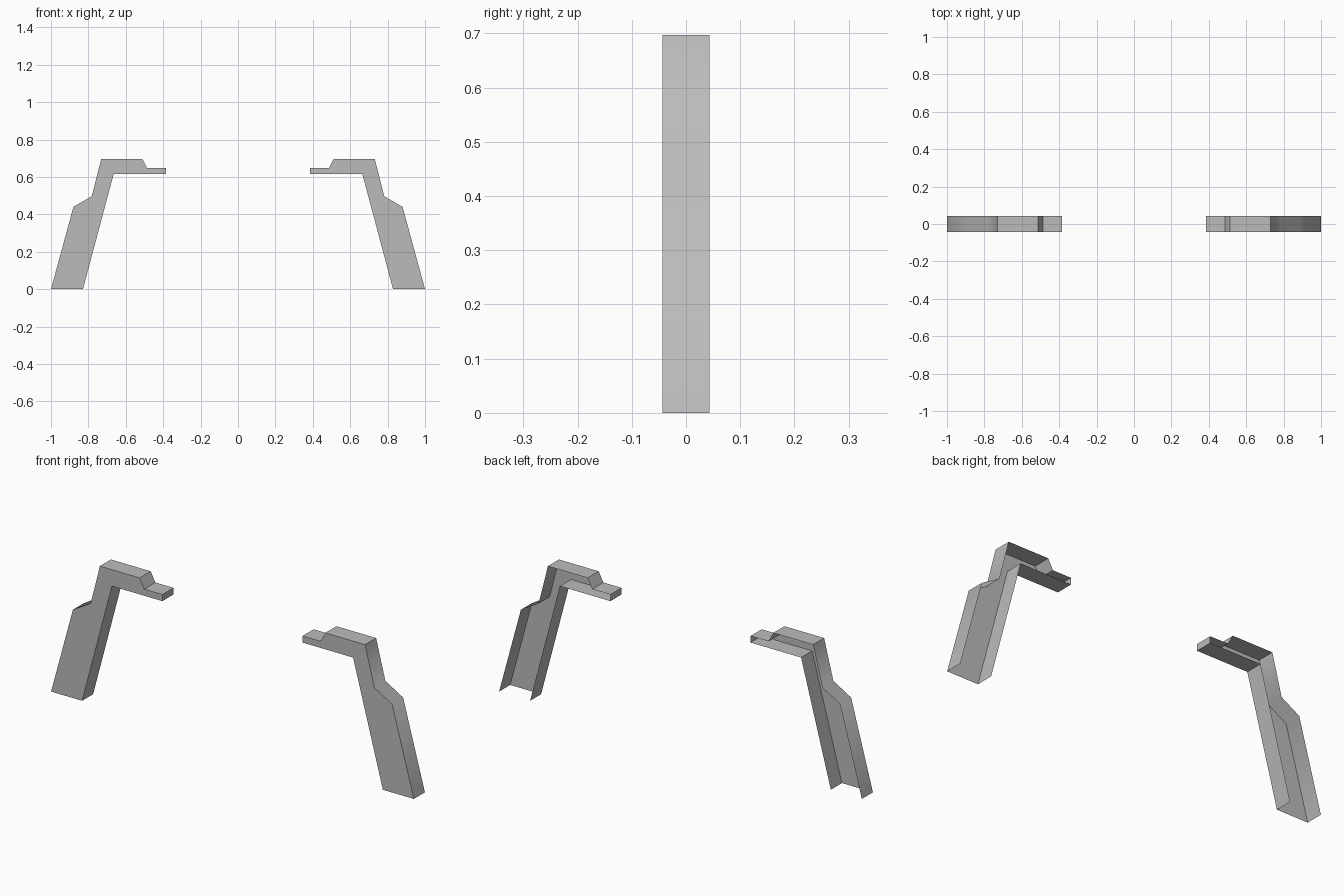
import bpy
import bmesh
from math import radians

if "Cube" in bpy.data.objects:
    bpy.data.objects.remove(bpy.data.objects["Cube"], do_unlink=True)

grey = bpy.data.materials.new("plain grey")
grey.use_nodes = True
colour = (0.5, 0.5, 0.5, 1)
grey.diffuse_color = colour
grey.node_tree.nodes["Principled BSDF"].inputs["Base Color"].default_value = colour

HALF_DEPTH = 0.0435

# Bracket outline in x, z: from the outer foot, over the top, to the inner foot
OUTLINE = [(1, 0), (0.88, 0.44), (0.782, 0.497), (0.731, 0.697), (0.512, 0.697),
           (0.486, 0.648), (0.386, 0.648), (0.386, 0.615), (0.665, 0.615), (0.829, 0)]


def bracket(name, side):
    """Sheet channel: front plate and folded rim, open at the back and foot."""
    bm = bmesh.new()
    front = [bm.verts.new((side * x, -HALF_DEPTH, z)) for x, z in OUTLINE]
    back = [bm.verts.new((side * x, HALF_DEPTH, z)) for x, z in OUTLINE]
    plate = bm.faces.new(front)
    for i in range(len(OUTLINE) - 1):
        bm.faces.new((front[i + 1], front[i], back[i], back[i + 1]))
    # Outward winding, plate towards the front
    plate.normal_update()
    if plate.normal.y > 0:
        bmesh.ops.reverse_faces(bm, faces=bm.faces[:])
    mesh = bpy.data.meshes.new(name)
    bm.to_mesh(mesh)
    bm.free()
    mesh.materials.append(grey)
    obj = bpy.data.objects.new(name, mesh)
    bpy.context.collection.objects.link(obj)
    bpy.ops.object.select_all(action="DESELECT")
    obj.select_set(True)
    bpy.context.view_layer.objects.active = obj
    # The knee bends stay soft, the folds stay crisp
    bpy.ops.object.shade_smooth_by_angle(angle=radians(50))


bracket("left_bracket", 1)
bracket("right_bracket", -1)
